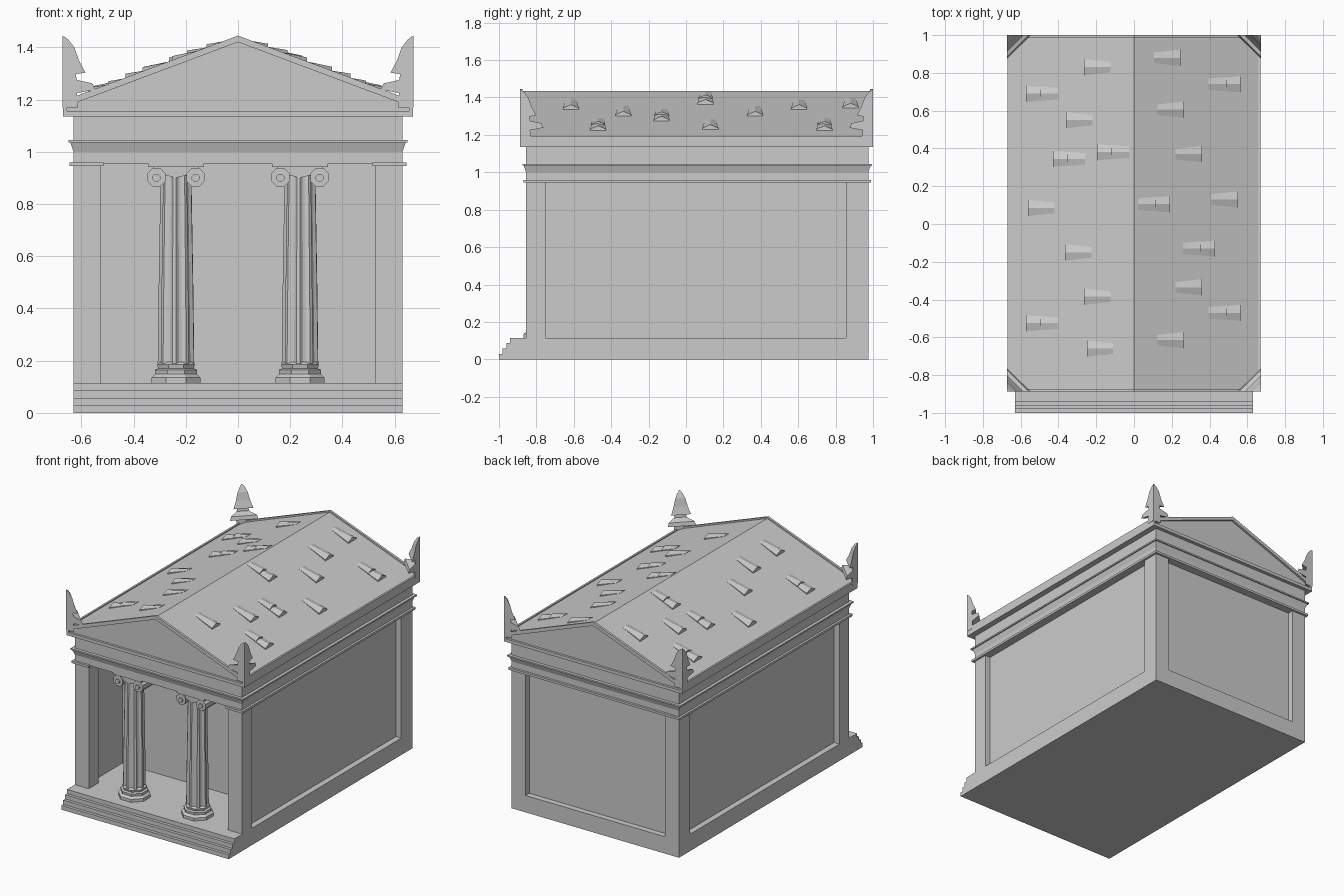
import bpy, bmesh, math
from mathutils import Vector

old = bpy.data.objects.get("Cube")
if old:
    bpy.data.objects.remove(old, do_unlink=True)

stone = bpy.data.materials.new("pale_grey_stone")
stone.use_nodes = True
GREY = (0.6, 0.6, 0.6, 1)
stone.diffuse_color = GREY
stone.node_tree.nodes["Principled BSDF"].inputs["Base Color"].default_value = GREY


def loft(name, rings):
    """Solid through a list of point rings, capped at both ends."""
    bm = bmesh.new()
    rows = [[bm.verts.new(p) for p in ring] for ring in rings]
    n = len(rows[0])
    for a, b in zip(rows, rows[1:]):
        for i in range(n):
            j = (i + 1) % n
            bm.faces.new((a[i], a[j], b[j], b[i]))
    bm.faces.new(rows[0][::-1])
    bm.faces.new(rows[-1])
    bmesh.ops.recalc_face_normals(bm, faces=bm.faces)
    mesh = bpy.data.meshes.new(name)
    bm.to_mesh(mesh)
    bm.free()
    mesh.materials.append(stone)
    ob = bpy.data.objects.new(name, mesh)
    bpy.context.collection.objects.link(ob)
    return ob


def rect(x0, x1, y0, y1, z):
    return [(x0, y0, z), (x1, y0, z), (x1, y1, z), (x0, y1, z)]


def box(name, x0, x1, y0, y1, z0, z1):
    return loft(name, [rect(x0, x1, y0, y1, z0), rect(x0, x1, y0, y1, z1)])


def prism(name, profile, y0, y1):
    """Extrude an x-z outline along y."""
    return loft(name, [[(x, y, z) for x, z in profile] for y in (y0, y1)])


def disc(cx, cz, r, n=8):
    turn = math.pi / n
    return [(cx + r * math.cos(turn + 2 * math.pi * i / n),
             cz + r * math.sin(turn + 2 * math.pi * i / n)) for i in range(n)]


FRONT, BACK, HALF = -0.855, 0.975, 0.63
FLOOR, TOP = 0.115, 0.955
SIDES = ((-1, "right"), (1, "left"))

# Base and front steps
box("base", -HALF, HALF, FRONT, BACK, 0, FLOOR)
for i in range(4):
    box(f"step_{i + 1}", -HALF, HALF, -1 + 0.02 * i, FRONT,
        FLOOR * i / 4, FLOOR * (i + 1) / 4)

# Inner chamber, porch walls, corner pillars and their lip moulding
box("chamber", -0.59, 0.59, -0.43, BACK - 0.04, FLOOR, TOP)
for s, side in SIDES:
    box(f"{side}_porch_wall", s * 0.57, s * 0.59, -0.8, -0.43, FLOOR, TOP)
    box(f"{side}_front_pillar", s * 0.525, s * HALF, FRONT, -0.75, FLOOR, TOP)
    box(f"{side}_back_pillar", s * 0.525, s * HALF, 0.855, BACK, FLOOR, TOP)
    box(f"{side}_front_lip", s * 0.515, s * 0.645, -0.87, -0.74, 0.945, 0.96)
    box(f"{side}_side_lip", s * 0.56, s * 0.645, -0.74, 0.99, 0.945, 0.96)
box("back_lip", -0.56, 0.56, 0.9, 0.99, 0.945, 0.96)

# Entablature: stacked mouldings around the top of the walls
mouldings = [(TOP, 0), (1.0, 0), (1.035, 0.012), (1.035, 0.02),
             (1.045, 0.02), (1.045, 0), (1.14, 0)]
loft("entablature", [rect(-HALF - o, HALF + o, FRONT - o, BACK + o, z)
                     for z, o in mouldings])
box("cornice", -0.67, 0.67, -0.888, 1.0, 1.135, 1.156)

# Roof body with raised raking frames at the ends and raised eaves
EAVE, RIDGE = 1.187, 1.435
SLOPE = (RIDGE - EAVE) / 0.66
prism("roof", [(-0.66, 1.155), (0.66, 1.155), (0.66, EAVE), (0, RIDGE),
               (-0.66, EAVE)], -0.873, 0.985)
for s, side in SIDES:
    rake = [(s * 0.67, 1.155), (s * 0.67, 1.195), (0, 1.445), (0, 1.42),
            (s * 0.655, 1.175), (s * 0.655, 1.155)]
    prism(f"{side}_front_rake", rake, -0.888, -0.873)
    prism(f"{side}_back_rake", rake, 0.985, 1.0)
    box(f"{side}_eave", s * 0.657, s * 0.67, -0.873, 0.985, 1.155, 1.195)


# Raised roof tiles: ridged wedges, thick at the lower end
def tile(name, s, x_in, x_out, y, w_in, w_out, h_in, h_out):
    rings = []
    for x, w, h in ((x_in, w_in, h_in), (x_out, w_out, h_out)):
        z = RIDGE - SLOPE * x
        rings.append([(s * x, y - w, z - 0.008), (s * x, y - w, z + h * 0.3),
                      (s * x, y, z + h), (s * x, y + w, z + h * 0.3),
                      (s * x, y + w, z - 0.008)])
    loft(name, rings)


single = {-1: [(0.195, 0.83), (0.29, 0.55), (0.49, 0.085), (0.295, -0.15),
               (0.195, -0.385), (0.18, -0.66)],
          1: [(0.175, 0.88), (0.195, 0.605), (0.29, 0.37), (0.48, 0.13),
              (0.29, -0.335), (0.195, -0.615)]}
double = {-1: [(0.487, 0.69), (0.345, 0.345), (0.11, 0.38), (0.487, -0.525)],
          1: [(0.48, 0.74), (0.105, 0.105), (0.345, -0.13), (0.48, -0.47)]}
for s, side in SIDES:
    for x, y in single[s]:
        tile(f"{side}_roof_tile", s, x - 0.07, x + 0.07, y, 0.028, 0.043, 0.003, 0.026)
    for x, y in double[s]:
        tile(f"{side}_upper_tile", s, x - 0.085, x + 0.01, y, 0.03, 0.038, 0.003, 0.022)
        tile(f"{side}_lower_tile", s, x, x + 0.085, y, 0.035, 0.043, 0.008, 0.026)

# Leaf ornaments: tiered triangular solids filling each roof corner
leaf = [(1.17, 0.06), (1.225, 0.055), (1.238, 0.125), (1.262, 0.115),
        (1.275, 0.055), (1.298, 0.05), (1.303, 0.088), (1.35, 0.063),
        (1.4, 0.045), (1.43, 0.022), (1.443, 0.004)]
for s, side in SIDES:
    for cy, t, end in ((-0.888, 1, "front"), (1.0, -1, "back")):
        cx = s * 0.672
        loft(f"{side}_{end}_corner_leaf",
             [[(cx, cy, z), (cx - s * e, cy, z), (cx, cy + t * e, z)] for z, e in leaf])

# Columns: stepped octagonal base, fluted shaft, scrolled capital
CY = -0.775
foot = [(FLOOR, 0.102), (0.135, 0.102), (0.148, 0.086), (0.165, 0.088),
        (0.17, 0.074), (0.185, 0.078), (0.195, 0.064)]
for s, side in SIDES:
    cx = s * 0.2375
    loft(f"{side}_column_base",
         [[(x, y, z) for x, y in disc(cx, CY, r)] for z, r in foot])
    shaft = []
    for z, r in ((0.19, 0.07), (0.5, 0.066), (0.915, 0.059)):
        ring = []
        for i in range(32):
            a = math.pi * i / 16
            k = r * (0.85 if i % 4 in (1, 2) else 1)
            ring.append((cx + k * math.cos(a), CY + k * math.sin(a), z))
        shaft.append(ring)
    loft(f"{side}_column_shaft", shaft)
    box(f"{side}_abacus", cx - 0.107, cx + 0.107, CY - 0.075, CY + 0.075, 0.942, TOP)
    saddle = [(cx - 0.09, 0.943), (cx - 0.06, 0.915), (cx, 0.9),
              (cx + 0.06, 0.915), (cx + 0.09, 0.943)]
    prism(f"{side}_capital_saddle", saddle, CY - 0.062, CY + 0.062)
    for v in (-1, 1):
        vx = cx + v * 0.075
        prism(f"{side}_scroll", disc(vx, 0.903, 0.038), CY - 0.07, CY + 0.07)
        prism(f"{side}_scroll_eye", disc(vx, 0.9, 0.016), CY - 0.08, CY + 0.08)
